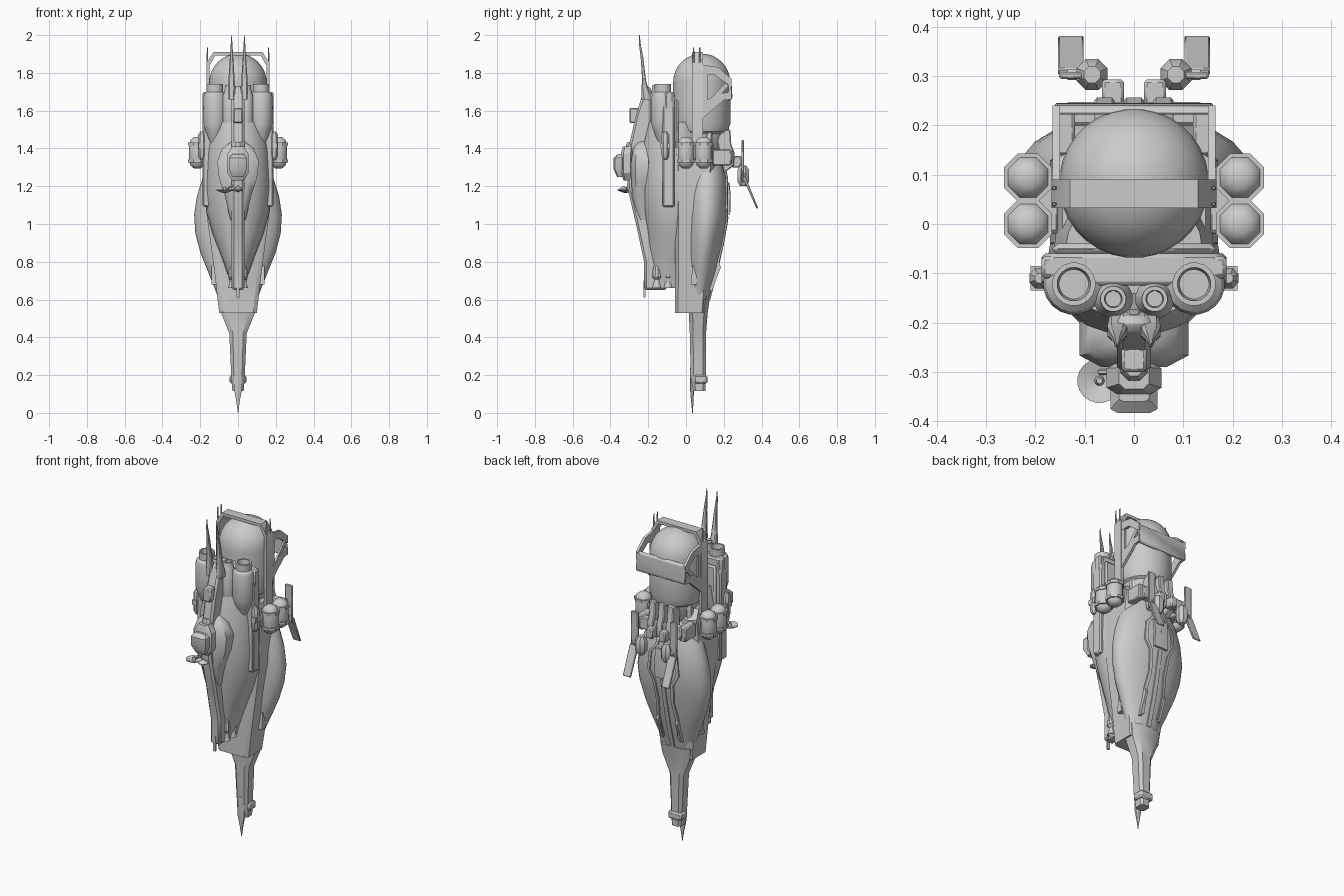
import bpy, bmesh, math
from mathutils import Matrix


def finish(name, bm, mirror=False, bevel=0, angle=32):
    bmesh.ops.recalc_face_normals(bm, faces=bm.faces)
    me = bpy.data.meshes.new(name)
    bm.to_mesh(me)
    bm.free()
    ob = bpy.data.objects.new(name, me)
    bpy.context.collection.objects.link(ob)
    bpy.ops.object.select_all(action='DESELECT')
    bpy.context.view_layer.objects.active = ob
    ob.select_set(True)
    bpy.ops.object.shade_smooth_by_angle(angle=math.radians(angle))
    if bevel:
        b = ob.modifiers.new("bevel", 'BEVEL')
        b.width, b.segments = bevel, 1
    if mirror:
        ob.modifiers.new("mirror", 'MIRROR')
    return ob


def skin(bm, rings):
    vs = [[bm.verts.new(p) for p in r] for r in rings]
    n = len(vs[0])
    for a, b in zip(vs, vs[1:]):
        for i in range(n):
            j = (i + 1) % n
            bm.faces.new((a[i], a[j], b[j], b[i]))
    bm.faces.new(vs[0])
    bm.faces.new(vs[-1][::-1])


def loft(name, rings, n=0, cx=0, c=0.6, mirror=False, angle=32):
    """rings of (z, y_min, y_max, half_width); n=0 gives chamfered box sections"""
    if n:
        sec = [(math.cos(i * math.tau / n), math.sin(i * math.tau / n)) for i in range(n)]
    else:
        sec = [(1, -c), (1, c), (c, 1), (-c, 1), (-1, c), (-1, -c), (-c, -1), (c, -1)]
    bm = bmesh.new()
    skin(bm, [[(cx + u * w, (y0 + y1) / 2 + v * (y1 - y0) / 2, z) for u, v in sec]
              for z, y0, y1, w in rings])
    return finish(name, bm, mirror, angle=angle)


def lathe(name, prof, loc, n=16, rot=None, mirror=False, angle=32):
    """profile of (radius, height) turned about local z"""
    bm = bmesh.new()
    skin(bm, [[(max(r, .0005) * math.cos((i + .5) * math.tau / n),
                max(r, .0005) * math.sin((i + .5) * math.tau / n), h) for i in range(n)]
              for r, h in prof])
    m = Matrix.Translation(loc)
    if rot:
        m = m @ Matrix.Rotation(math.radians(rot[1]), 4, rot[0])
    bm.transform(m)
    return finish(name, bm, mirror, angle=angle)


def prism(name, pts, a, b, axis='x', mirror=False, bevel=0):
    """outline in yz (axis x) or xz (axis y), extruded from a to b"""
    put = (lambda p, d: (d, p[0], p[1])) if axis == 'x' else (lambda p, d: (p[0], d, p[1]))
    bm = bmesh.new()
    skin(bm, [[put(p, a) for p in pts], [put(p, b) for p in pts]])
    return finish(name, bm, mirror, bevel)


def box(name, x, y, z, mirror=False, bevel=0):
    return prism(name, [(y[0], z[0]), (y[1], z[0]), (y[1], z[1]), (y[0], z[1])],
                 x[0], x[1], 'x', mirror, bevel)


# head capsule and neck
R = .152
dome = [(R * math.cos(t * math.pi / 16), 1.75 + R * math.sin(t * math.pi / 16)) for t in range(9)]
lathe("head_dome", [(.09, 1.36), (.115, 1.42), (.125, 1.48), (.14, 1.49), (R, 1.53), (R, 1.62)] + dome,
      (0, .083, 0), 32)
for a in (20, 60, 120, 160):
    t = math.radians(a)
    lathe("neck_rib", [(.022, 1.36), (.022, 1.46), (.012, 1.51)],
          (.115 * math.cos(t), .083 + .115 * math.sin(t), 0), 6)

# arch around the head
half = [(.167, 1.38), (.167, 1.85), (.13, 1.91)]
inner = [(.15, 1.38), (.15, 1.84), (.12, 1.893)]
arch = half + [(-x, z) for x, z in half[::-1]] + [(-x, z) for x, z in inner] + inner[::-1]
prism("head_arch", arch, .032, .09, 'y')
for y in (.04, .073):
    lathe("arch_pin", [(.006, 1.8), (.005, 1.88), (.003, 1.935)], (.162, y, 0), 6, mirror=True)

# visor bar and open side arms
prism("visor_bar", [(.222, 1.655), (.238, 1.655), (.246, 1.67), (.24, 1.765), (.222, 1.775)], -.16, .16, bevel=.004)
prism("visor_top_arm", [(.05, 1.85), (.17, 1.83), (.24, 1.77), (.24, 1.725), (.15, 1.79), (.05, 1.79)],
      .15, .165, mirror=True)
prism("visor_low_arm", [(.05, 1.56), (.09, 1.56), (.2, 1.655), (.24, 1.66), (.24, 1.70), (.17, 1.69), (.05, 1.62)],
      .15, .165, mirror=True)
prism("visor_strut", [(.1, 1.63), (.125, 1.63), (.225, 1.73), (.21, 1.75)], .152, .163, mirror=True)
prism("visor_strut_front", [(.085, 1.6), (.115, 1.63), (.115, 1.8), (.085, 1.8)], .152, .163, mirror=True)

# main hull core
loft("hull_core", [(.53, -.058, .1, .1), (.75, -.058, .12, .125), (1.08, -.058, .13, .17), (1.3, -.06, .15, .17),
                   (1.4, -.058, .15, .16), (1.45, -.055, .1, .145)], c=.8)
box("rear_plate", (-.165, .165), (-.062, -.04), (1.2, 1.66), bevel=.01)

# bulged back shell
shell = [(1.42, .03, .15, .07), (1.36, .02, .185, .12), (1.25, .01, .215, .185), (1.15, 0, .225, .217),
         (1.05, 0, .222, .232), (.95, 0, .205, .226), (.85, 0, .185, .2), (.75, .005, .163, .16),
         (.65, .01, .135, .12), (.55, .015, .11, .085), (.48, .02, .105, .062)]
loft("back_shell", shell, 24)


def shell_y(x, z):
    for a, b in zip(shell, shell[1:]):
        if b[0] <= z <= a[0]:
            t = (a[0] - z) / (a[0] - b[0])
            y0, y1, w = (p + (q - p) * t for p, q in zip(a[1:], b[1:]))
            return (y0 + y1) / 2 + (y1 - y0) / 2 * math.sqrt(max(0, 1 - (x / w) ** 2))


def strip(name, path, w, proud=.009):
    """raised strip lying on the back shell along (x, z) points"""
    bm = bmesh.new()
    skin(bm, [[(x + s * w / 2, shell_y(x + s * w / 2, z) + d, z)
               for s, d in ((-1, -.02), (-1, proud), (1, proud), (1, -.02))] for x, z in path])
    return finish(name, bm, True)


# raised trim on the shell
strip("shell_frame", [(.035, 1.3), (.04, 1.24), (.085, 1.19), (.095, 1.08), (.06, 1.02), (.05, .9), (.062, .8),
                      (.055, .66)], .018)
strip("shell_centre", [(.02, 1.22), (.02, 1.15), (.02, 1.05)], .05, .012)
strip("shell_keel", [(.006, 1.04), (.006, .9), (.006, .75), (.006, .6)], .014, .006)
prism("shell_fin", [(.1, .83), (.165, .82), (.185, .77), (.165, .72), (.14, .65), (.1, .64)], .056, .07, mirror=True)
prism("hull_side_vent", [(.025, .68), (.06, .68), (.05, .78), (.035, .78)], .09, .14, mirror=True)

# tail boom, clamp and tip
loft("tail_boom", [(.6, .01, .125, .1), (.53, .015, .115, .09), (.42, .02, .106, .046), (.2, .025, .105, .036),
                   (.115, .038, .104, .03)])
box("tail_clamp", (-.044, .044), (.043, .113), (.155, .2), bevel=.008)
loft("tail_spike", [(.24, .022, .044, .02), (.12, .022, .042, .02), (.06, .027, .04, .009), (0, .033, .036, .001)])

# front carrier plate and rounded front hull
half = [(.12, 1.09), (.188, 1.09), (.188, 1.6), (.17, 1.7)]
prism("carrier_plate", half + [(-x, z) for x, z in half[::-1]], -.125, -.06, 'y', bevel=.008)
loft("front_hull", [(1.54, -.2, .08, .14), (1.4, -.235, .1, .165), (1.2, -.24, .1, .175), (1.07, -.225, .1, .168),
                    (.95, -.205, .08, .135), (.82, -.19, .06, .085), (.72, -.175, .04, .05), (.66, -.16, .0, .035)], 20)
keel = [(-.19, 1.73), (-.215, 1.73), (-.265, 1.58), (-.3, 1.42), (-.312, 1.2), (-.265, 1.0), (-.222, .8),
        (-.222, .65), (-.1, .65), (-.1, 1.2), (-.13, 1.5)]
prism("front_keel", keel, -.034, .034, bevel=.012)
box("keel_foot", (-.008, .008), (-.224, -.214), (.61, .7))
loft("keel_shoulder", [(1.44, -.25, -.18, .03), (1.4, -.28, -.18, .085), (1.33, -.29, -.175, .11),
                       (1.24, -.29, -.175, .1), (1.15, -.285, -.17, .07), (1.02, -.25, -.17, .04)], 0, angle=50)
box("keel_light", (-.025, .025), (-.3, -.25), (1.535, 1.615), bevel=.006)

# nose sensor
loft("sensor_base", [(1.41, -.335, -.28, .03), (1.37, -.345, -.28, .056), (1.27, -.345, -.28, .056),
                     (1.23, -.33, -.28, .03)])
loft("sensor_head", [(1.37, -.36, -.33, .03), (1.35, -.383, -.33, .048), (1.29, -.383, -.33, .048),
                     (1.25, -.365, -.33, .03)], c=.7)
lathe("sensor_cap", [(.03, 0), (.03, .02), (.02, .035)], (0, -.29, 1.4), 8)

# small dishes
lathe("dish", [(.006, 0), (.02, .002), (.045, .014), (.045, .018), (.01, .008), (.006, .03)], (-.07, -.318, 1.165), 20)
lathe("dish_arm", [(.006, 0), (.006, .08)], (-.07, -.3, 1.18), 6, ('Y', 60))
lathe("dish_small", [(.004, 0), (.028, .01), (.028, .014), (.004, .03)], (0, -.33, 1.17), 12)

# twin horns
for s in (1, -1):
    loft("horn", [(1.66, -.235, -.17, .016), (1.72, -.236, -.2, .02), (1.76, -.232, -.212, .017),
                  (1.88, -.24, -.226, .009), (1.96, -.25, -.241, .004), (2.0, -.248, -.244, .001)], cx=.034 * s)
lathe("horn_base", [(.02, 1.62), (.03, 1.68), (.018, 1.71)], (0, -.2, 0), 8)

# vertical tanks with open caps
lathe("large_tank", [(.02, 1.42), (.05, 1.49), (.062, 1.53), (.062, 1.67), (.056, 1.69), (.044, 1.7), (.044, 1.74),
                     (.034, 1.74), (.03, 1.71)], (.122, -.122, 0), 20, mirror=True)
lathe("small_tank", [(.012, 1.44), (.032, 1.5), (.04, 1.54), (.04, 1.68), (.03, 1.7), (.026, 1.735), (.018, 1.735),
                     (.016, 1.71)], (.042, -.152, 0), 16, mirror=True)
lathe("side_bottle", [(.01, 1.34), (.022, 1.36), (.022, 1.47), (.01, 1.49)], (.192, -.11, 0), 8, mirror=True)
box("bottle_clip", (.18, .21), (-.135, -.085), (1.4, 1.43), True)
box("tank_backing", (.14, .188), (-.11, -.065), (1.5, 1.7), True, .008)

# lower thrusters
for y in (-.155, -.095):
    lathe("thruster", [(.012, .8), (.022, .76), (.026, .72), (.014, .705), (.026, .66), (.02, .66), (.01, .69)],
          (.028, y, 0), 10, mirror=True)

# paired side pods
for y in (0, .094):
    lathe("side_pod", [(.02, 1.295), (.04, 1.31), (.047, 1.335), (.047, 1.42), (.04, 1.445), (.02, 1.46)],
          (.215, y, 0), 8, mirror=True, angle=50)
    for z in (1.325, 1.415):
        lathe("pod_collar", [(.053, z), (.053, z + .016)], (.215, y, 0), 8, mirror=True)
box("pod_mount", (.15, .23), (-.02, .115), (1.34, 1.42), True, .008)

# collar with latches at the back
box("collar_side", (.12, .165), (.14, .24), (1.31, 1.395), True, .006)
box("collar_back", (-.14, .14), (.2, .247), (1.32, 1.39), bevel=.006)
for x in (-.06, 0, .06):
    prism("latch", [(.16, 1.46), (.21, 1.5), (.235, 1.5), (.24, 1.42), (.256, 1.38), (.255, 1.31), (.2, 1.27)],
          x - .02, x + .02, bevel=.005)
box("latch_block", (.02, .065), (.24, .293), (1.3, 1.36), True, .006)

# back arms: hub, upright and angled paddle
lathe("arm_hub", [(.018, 1.2), (.034, 1.225), (.034, 1.285), (.018, 1.31)], (.085, .303, 0), 8, mirror=True)
box("arm_upright", (.105, .152), (.294, .308), (1.22, 1.445), True, .004)
prism("arm_paddle", [(.3, 1.245), (.315, 1.25), (.382, 1.085), (.374, 1.08)], .102, .154, mirror=True, bevel=.003)
lathe("arm_axle", [(.012, -.03), (.012, .03)], (.105, .303, 1.26), 8, ('Y', 90), True)
